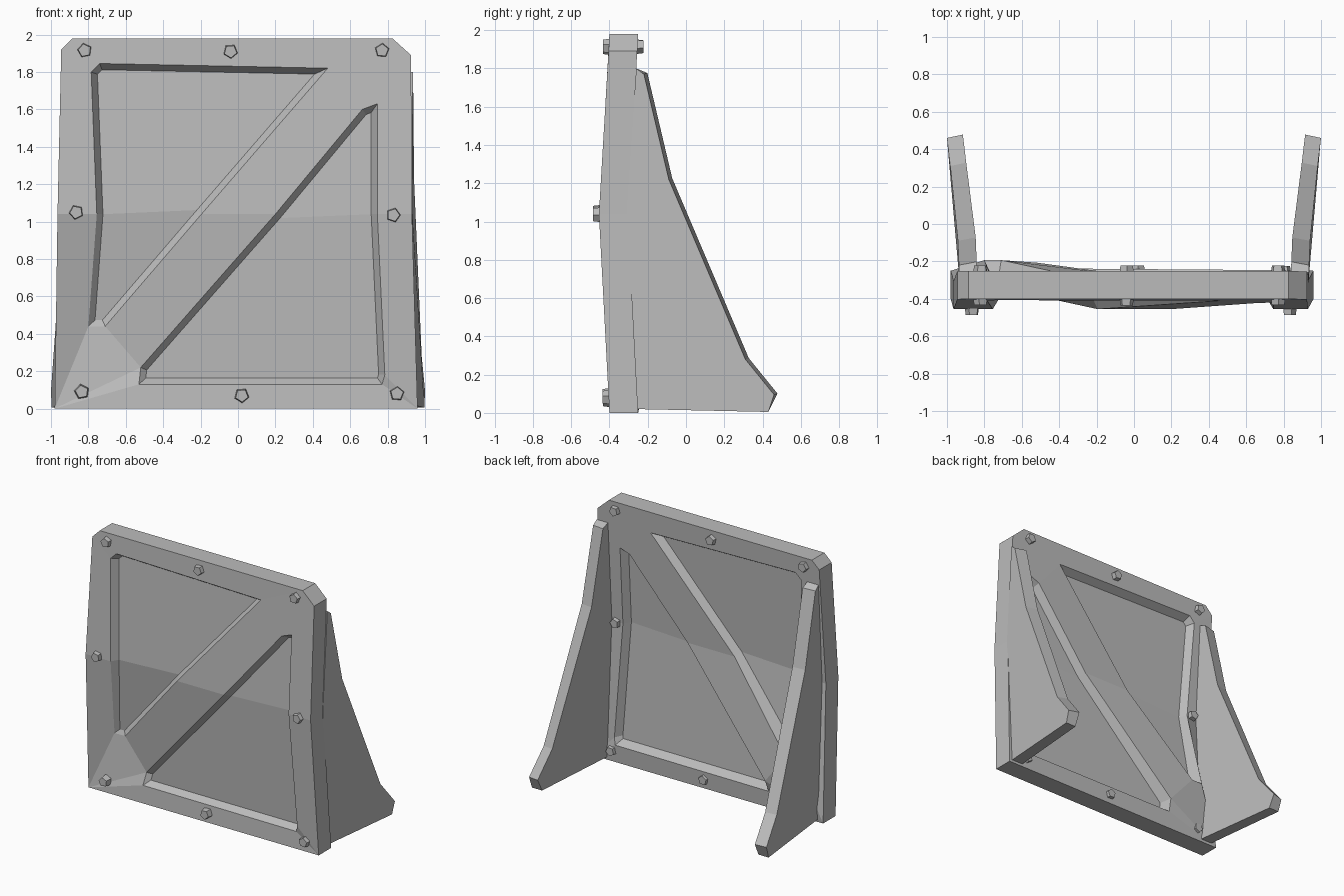
import bpy, bmesh, math
from mathutils import Vector, Matrix

cube = bpy.data.objects.get("Cube")
if cube:
    bpy.data.objects.remove(cube, do_unlink=True)

grey = bpy.data.materials.new("worn_grey_metal")
grey.use_nodes = True
color = (0.5, 0.5, 0.5, 1)
grey.diffuse_color = color
grey.node_tree.nodes["Principled BSDF"].inputs["Base Color"].default_value = color

MID, THICK = 1.04, 0.15


def finish(bm, name):
    bmesh.ops.recalc_face_normals(bm, faces=bm.faces)
    mesh = bpy.data.meshes.new(name)
    bm.to_mesh(mesh)
    bm.free()
    mesh.materials.append(grey)
    obj = bpy.data.objects.new(name, mesh)
    bpy.context.collection.objects.link(obj)
    return obj


def front_y(z):
    """The plate is bent forward at mid height."""
    return -0.40 - 0.055 * (z / MID if z < MID else max(0, (1.97 - z) / (1.97 - MID)))


def inset(loop, d):
    """Offset a clockwise outline inward, keeping the bend points level."""
    pts = [Vector(p) for p in loop]
    result = []
    for i, p in enumerate(pts):
        a = (p - pts[i - 1]).normalized()
        b = (pts[(i + 1) % len(pts)] - p).normalized()
        n1, n2 = Vector((a.y, -a.x)), Vector((b.y, -b.x))
        m = (n1 + n2) / (1 + n1.dot(n2)) * d
        if p.y == MID:
            m = Vector((m.length_squared / m.x, 0))
        result.append(p + m)
    return result


# Plate outline and the two triangular recesses, as (x, z), clockwise
outer = [(-0.98, 0), (-0.965, MID), (-0.945, 1.92), (-0.885, 1.98),
         (0.825, 1.98), (0.925, 1.89), (0.93, MID), (0.96, 0)]
upper = [(-0.80, 0.44), (-0.755, MID), (-0.785, 1.80), (-0.74, 1.845),
         (0.48, 1.82), (-0.195, MID), (-0.71, 0.44)]
lower = [(-0.53, 0.13), (-0.52, 0.22), (0.2, MID), (0.665, 1.60),
         (0.745, 1.63), (0.745, MID), (0.785, 0.18), (0.77, 0.13)]
# Dented corner: how far these points are pushed back
dent = {"u0": 0.08, "u6": 0.08, "l0": 0.02, "l1": 0.055, "l7": 0.01}
rim_faces = ["o0 u0 u1 o1", "o1 u1 u2 o2", "o2 u2 u3 o3", "o3 u3 u4 o4",
             "o4 u4 l3 l4", "o4 l4 o5", "o5 l4 l5 o6", "o6 l5 l6 o7",
             "o7 l6 l7", "o7 l7 l0 o0", "o0 l0 l1", "o0 l1 u6 u0",
             "u6 l1 l2 u5", "u5 l2 l3 u4"]
panel_faces = ["u0 u1 u5 u6", "u1 u2 u3 u4 u5", "l0 l1 l2 l5 l6 l7", "l2 l3 l4 l5"]

# Bent plate: rim, sloped recess walls and thin panels on both sides
bm = bmesh.new()
outer_rings = []
for back in (False, True):
    rim, panel = {}, {}
    for key, loop in (("o", outer), ("u", upper), ("l", lower)):
        for i, (x, z) in enumerate(loop):
            y = front_y(z) + dent.get(f"{key}{i}", 0) + THICK * back
            rim[f"{key}{i}"] = bm.verts.new((x, y, z))
        if key == "o":
            continue
        for i, p in enumerate(inset(loop, 0.033)):
            y = front_y(p.y) + dent.get(f"{key}{i}", 0) / 2
            panel[f"{key}{i}"] = bm.verts.new((p.x, y + (0.095 if back else 0.055), p.y))
        for i in range(len(loop)):
            a, b = f"{key}{i}", f"{key}{(i + 1) % len(loop)}"
            bm.faces.new([rim[a], rim[b], panel[b], panel[a]])
    for names, verts in ((rim_faces, rim), (panel_faces, panel)):
        for face in names:
            bm.faces.new([verts[n] for n in face.split()])
    outer_rings.append([rim[f"o{i}"] for i in range(len(outer))])
f, b = outer_rings
for i in range(len(f)):
    bm.faces.new([f[i - 1], f[i], b[i], b[i - 1]])
finish(bm, "bent_plate")

# Splayed side braces: profile as (y, z), the inner rim a little larger
profile = [(-0.26, 0.02), (0.43, 0.005), (0.46, 0.095), (0.31, 0.28),
           (-0.09, 1.22), (-0.22, 1.77), (-0.26, 1.80), (-0.312, MID)]


def brace(name, side):
    bm = bmesh.new()
    outside, inside = [], []
    for i, (y, z) in enumerate(profile):
        x = 0.945 + (0.055 * y / 0.46 if y > 0 else 0.04 * y)
        width = 0.085 if y > 0 else 0.095
        grow = 0.018 if 2 <= i <= 5 else 0
        outside.append(bm.verts.new((side * x, y, z)))
        inside.append(bm.verts.new((side * (x - width), y + grow, z + grow / 3)))
    bm.faces.new(outside)
    bm.faces.new(inside)
    for i in range(len(profile)):
        bm.faces.new([outside[i - 1], outside[i], inside[i], inside[i - 1]])
    finish(bm, name)


brace("left_brace", 1)
brace("right_brace", -1)

# Five-sided bolts on the front and back of the rim
bolts = [(-0.82, 1.915), (-0.04, 1.91), (0.77, 1.915), (-0.865, 1.05),
         (0.83, 1.035), (-0.835, 0.09), (0.02, 0.07), (0.85, 0.08)]
for i, (x, z) in enumerate(bolts):
    for back in (False, True):
        bm = bmesh.new()
        bmesh.ops.create_cone(bm, cap_ends=True, segments=5, radius1=0.042,
                              radius2=0.035, depth=0.05)
        direction = 1 if back else -1
        if back and z < 1.5:
            x = max(-0.8, min(0.8, x))  # clear of the braces
        y = front_y(z) + THICK * back + direction * 0.006
        turn = Matrix.Rotation(-direction * math.pi / 2, 4, "X")
        spin = Matrix.Rotation(0.2 + i * 0.5, 4, "Z")
        bmesh.ops.transform(bm, matrix=Matrix.Translation((x, y, z)) @ turn @ spin,
                            verts=bm.verts)
        finish(bm, f"{'back' if back else 'front'}_bolt_{i + 1}")
